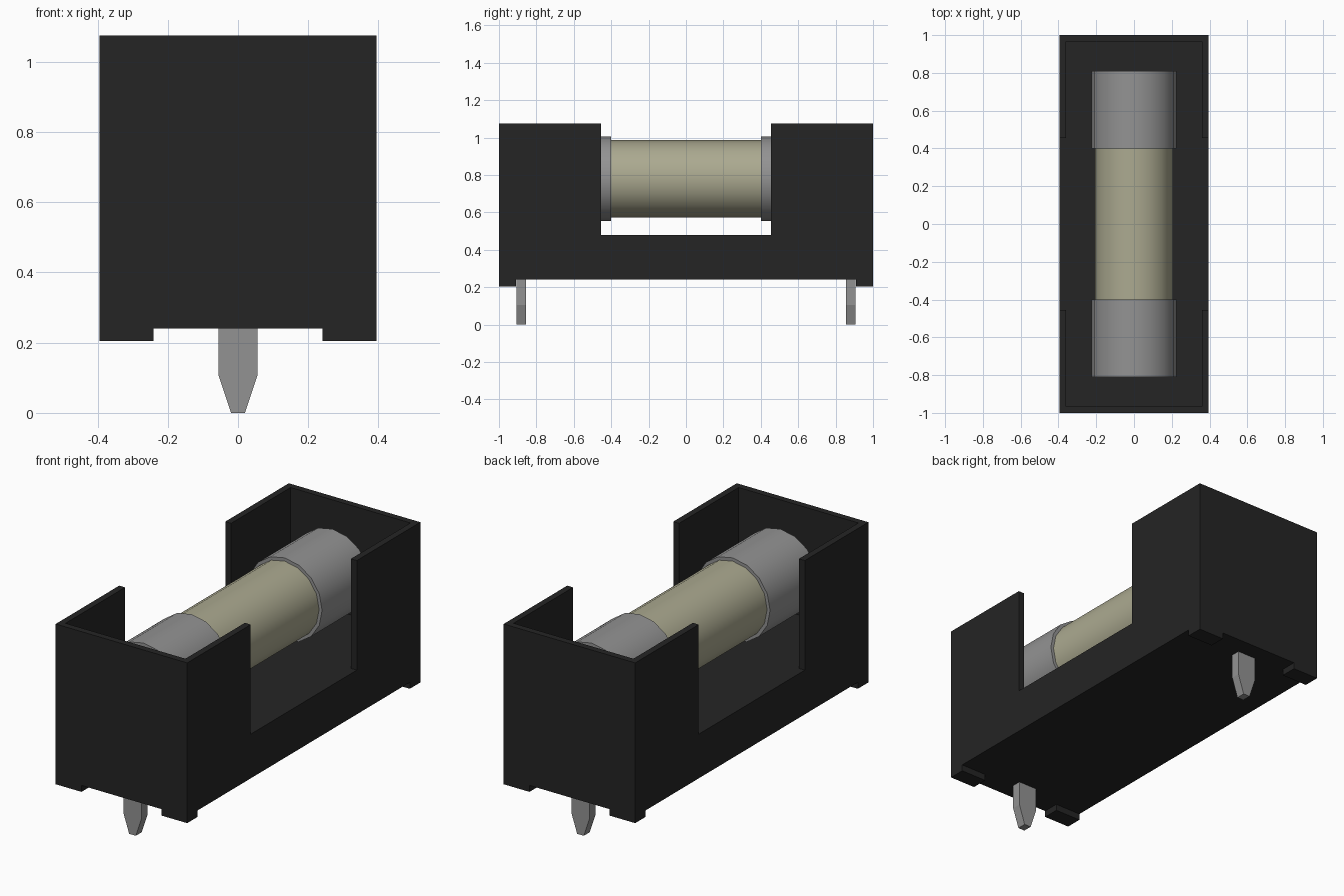
import bpy, bmesh, math
from mathutils import Matrix

if "Cube" in bpy.data.objects:
    bpy.data.objects.remove(bpy.data.objects["Cube"], do_unlink=True)


def material(name, rgb, rough=0.5):
    m = bpy.data.materials.new(name)
    m.use_nodes = True
    m.diffuse_color = (*rgb, 1)
    bsdf = m.node_tree.nodes["Principled BSDF"]
    bsdf.inputs["Base Color"].default_value = (*rgb, 1)
    bsdf.inputs["Roughness"].default_value = rough
    return m


BLACK = material("black plastic", (0.018, 0.018, 0.018))
METAL = material("grey metal", (0.29, 0.29, 0.29))
TAN = material("tan ceramic", (0.41, 0.40, 0.28))


def add_object(name, bm, mat):
    bmesh.ops.recalc_face_normals(bm, faces=bm.faces)
    mesh = bpy.data.meshes.new(name)
    bm.to_mesh(mesh)
    bm.free()
    mesh.materials.append(mat)
    ob = bpy.data.objects.new(name, mesh)
    bpy.context.collection.objects.link(ob)
    return ob


def prism(name, points, offset, mat):
    """Extrude a closed outline of 3D points along an offset."""
    bm = bmesh.new()
    face = bm.faces.new([bm.verts.new(p) for p in points])
    ext = bmesh.ops.extrude_face_region(bm, geom=[face])
    verts = [v for v in ext["geom"] if isinstance(v, bmesh.types.BMVert)]
    bmesh.ops.translate(bm, verts=verts, vec=offset)
    return add_object(name, bm, mat)


def cross_cutter(name, x_in, y_out, x_out, y_in, z0, z1):
    """Plus-shaped block: a long arm along y and a wide arm along x."""
    corner = [(x_out, y_in), (x_in, y_in), (x_in, y_out)]
    outline = (corner + [(-x, y) for x, y in reversed(corner)]
               + [(-x, -y) for x, y in corner]
               + [(x, -y) for x, y in reversed(corner)])
    return prism(name, [(x, y, z0) for x, y in outline], (0, 0, z1 - z0), BLACK)


def cylinder(name, radius, y0, y1, mat):
    """Smooth 16-sided cylinder along y on the fuse axis."""
    bm = bmesh.new()
    place = (Matrix.Translation((0, (y0 + y1) / 2, 0.78))
             @ Matrix.Rotation(math.pi / 2, 4, 'X'))
    bmesh.ops.create_cone(bm, cap_ends=True, segments=16, radius1=radius,
                          radius2=radius, depth=y1 - y0, matrix=place)
    ob = add_object(name, bm, mat)
    bpy.ops.object.select_all(action='DESELECT')
    ob.select_set(True)
    bpy.context.view_layer.objects.active = ob
    bpy.ops.object.shade_smooth_by_angle(angle=math.radians(35))
    return ob


# Housing: a block with an open pocket and side windows above, corner feet below
housing = prism("housing", [(-0.395, -1, 0.205), (0.395, -1, 0.205),
                            (0.395, 1, 0.205), (-0.395, 1, 0.205)],
                (0, 0, 0.87), BLACK)
cutters = [cross_cutter("pocket_cutter", 0.36, 0.965, 0.6, 0.455, 0.48, 1.4),
           cross_cutter("underside_cutter", 0.24, 1.2, 0.6, 0.91, 0.0, 0.24)]
for cutter in cutters:
    cutter.hide_render = True
    mod = housing.modifiers.new(cutter.name, 'BOOLEAN')
    mod.operation = 'DIFFERENCE'
    mod.solver = 'EXACT'
    mod.object = cutter
    bpy.ops.object.select_all(action='DESELECT')
    bpy.context.view_layer.objects.active = housing
    housing.select_set(True)
    bpy.ops.object.modifier_apply(modifier=mod.name)
    bpy.data.objects.remove(cutter, do_unlink=True)

# Fuse: ceramic tube between two metal end caps
cylinder("fuse_tube", 0.207, -0.41, 0.41, TAN)
cylinder("front_fuse_cap", 0.225, -0.81, -0.40, METAL)
cylinder("back_fuse_cap", 0.225, 0.40, 0.81, METAL)

# Solder pins with tapered tips
pin = [(-0.02, 0), (0.02, 0), (0.055, 0.105), (0.055, 0.245),
       (-0.055, 0.245), (-0.055, 0.105)]
for name, y in (("front_pin", -0.905), ("back_pin", 0.855)):
    prism(name, [(x, y, z) for x, z in pin], (0, 0.05, 0), METAL)
